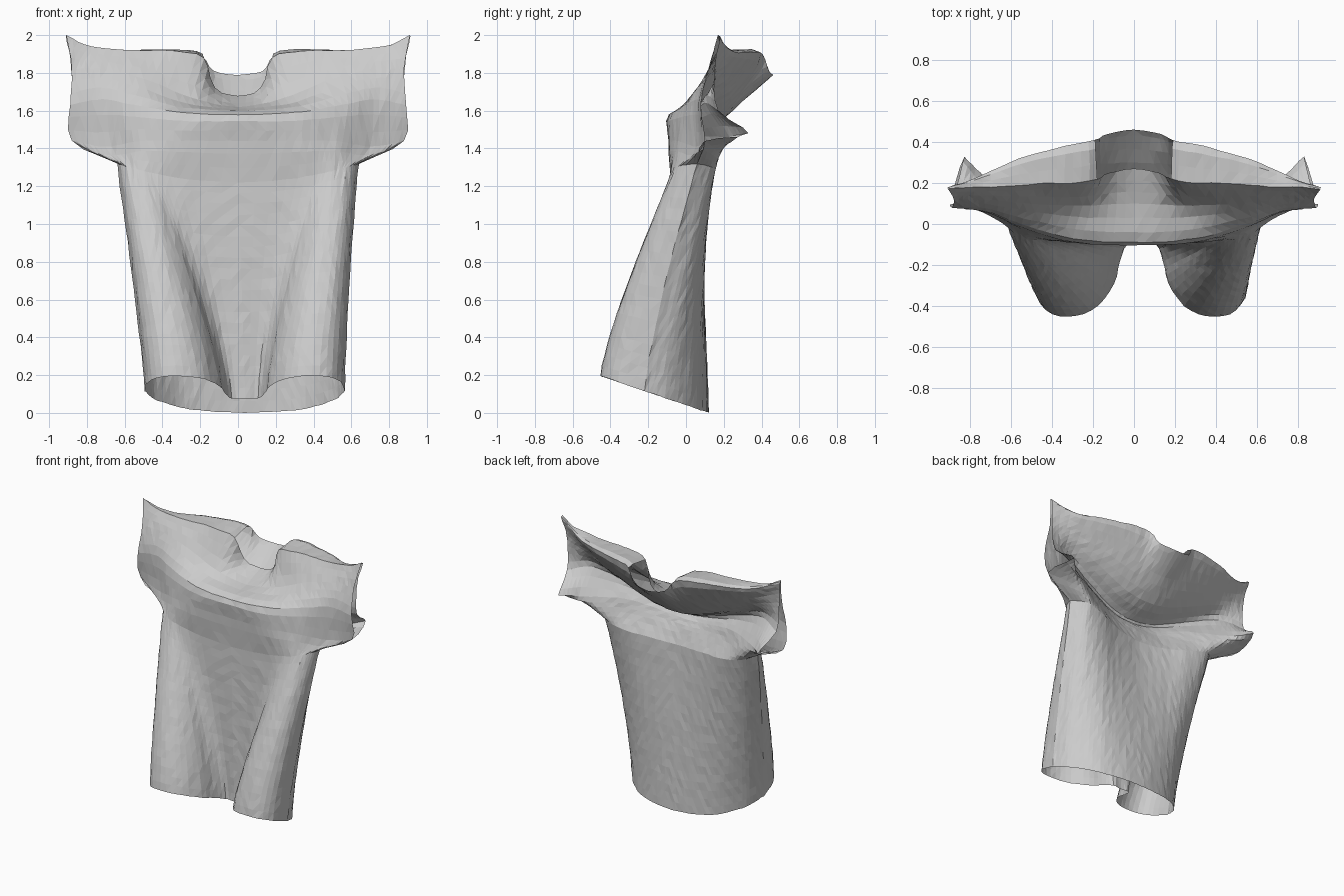
import bpy
import bmesh
import random
from mathutils import Vector

cube = bpy.data.objects.get("Cube")
if cube:
    bpy.data.objects.remove(cube)

random.seed(4)
COLUMNS = 24      # columns from the middle of the shirt to its side seam
SKIRT_ROWS = 20   # rows from hem to chest
HEM_WIDTH, CHEST_WIDTH, CHEST_HEIGHT = 0.53, 0.64, 1.22


def spline(points, before, after, t):
    """Smooth curve through the points, t from 0 to 1."""
    pts = [before] + points + [after]
    f = t * (len(points) - 1)
    i = min(int(f), len(points) - 2)
    f -= i
    a, b, c, d = pts[i:i + 4]
    return 0.5 * (2 * b + (c - a) * f + (2 * a - 5 * b + 4 * c - d) * f * f
                  + (3 * b - a - 3 * c + d) * f ** 3)


def resample_row(points):
    """Even columns along a half row, running from the middle to the side."""
    pts = [Vector(p) for p in points]
    mirrored = Vector((-pts[1].x, pts[1].y, pts[1].z))
    beyond = 2 * pts[-1] - pts[-2]
    return [spline(pts, mirrored, beyond, c / COLUMNS) for c in range(COLUMNS + 1)]


def hem_row(profile):
    return resample_row([(x * HEM_WIDTH, y, 0.042 - 0.34 * y) for x, y in profile])


def chest_row(profile):
    """The chest line rises toward the armpits."""
    return resample_row([(x * CHEST_WIDTH, y, CHEST_HEIGHT + 0.1 * x * x) for x, y in profile])


def loft(hem, chest, upper, steps):
    """Straight cloth from hem to chest, then smooth cloth through the upper rows."""
    rows = []
    for r in range(SKIRT_ROWS):
        t = r / SKIRT_ROWS
        row = []
        for a, b in zip(hem, chest):
            p = a.lerp(b, t ** 1.25)
            p.z = a.z + (b.z - a.z) * t
            row.append(p)
        rows.append(row)
    stack = [chest] + [resample_row(row) for row in upper]
    count = steps * (len(stack) - 1)
    for r in range(count + 1):
        row = []
        for c in range(COLUMNS + 1):
            pts = [line[c] for line in stack]
            row.append(spline(pts, 2 * pts[0] - pts[1], 2 * pts[-1] - pts[-2], r / count))
        rows.append(row)
    return rows


def add_sheet(bm, rows, flip, neck_rows=0):
    """Both halves of a sheet; the top rows can be left open at the neck."""
    for side in (-1, 1):
        grid = []
        for row in rows:
            grid.append([bm.verts.new((side * p.x + 0.04 * max(0, 1 - p.z / CHEST_HEIGHT),
                                       p.y, p.z)) for p in row])
        for r in range(len(rows) - 1):
            for c in range(COLUMNS):
                if r >= len(rows) - 1 - neck_rows and c < COLUMNS // 4:
                    continue
                quad = [grid[r][c], grid[r][c + 1], grid[r + 1][c + 1], grid[r + 1][c]]
                if (side < 0) != flip:
                    quad.reverse()
                bm.faces.new(quad)


# Front: two deep folds at the hem that fade out toward a soft cowl
front_hem = hem_row([(0, -.1), (.13, -.1), (.2, -.18), (.25, -.29), (.4, -.4),
                     (.6, -.45), (.82, -.44), (.96, -.36), (1, -.22)])
front_chest = chest_row([(0, -.08), (.4, -.08), (.62, -.08), (.72, -.08), (.8, -.075),
                         (.86, -.06), (.92, -.04), (.97, 0), (1, .06)])
shoulder = [(0, .27, 1.68), (.12, .25, 1.72), (.18, .22, 1.88), (.3, .2, 1.91), (.42, .2, 1.92),
            (.56, .19, 1.92), (.7, .18, 1.93), (.81, .18, 1.95), (.91, .17, 2)]
sleeve_corner = (.88, .1, 1.44)
front_upper = [
    [(0, -.09, 1.44), (.3, -.09, 1.44), (.52, -.04, 1.44), (.7, .05, 1.41), sleeve_corner],
    [(0, -.09, 1.58), (.3, -.07, 1.59), (.55, 0, 1.63), (.72, .06, 1.66), (.89, .08, 1.63)],
    [(0, .1, 1.62), (.25, .09, 1.67), (.5, .1, 1.77), (.73, .12, 1.82), (.88, .12, 1.82)],
    shoulder]

# Back: a sagging valley that rises to both shoulders, under an overhanging neckline
back_hem = hem_row([(0, .12), (.35, .1), (.65, .04), (.9, -.09), (1, -.22)])
back_chest = chest_row([(0, .06), (.35, .09), (.62, .14), (.86, .15), (1, .06)])
back_upper = [
    [(0, .02, 1.33), (.2, .03, 1.34), (.43, .1, 1.37), (.63, .18, 1.37), sleeve_corner],
    [(0, -.01, 1.39), (.2, 0, 1.41), (.45, .08, 1.46), (.7, .21, 1.46), (.83, .33, 1.48)],
    [(0, -.03, 1.44), (.2, -.02, 1.47), (.45, .03, 1.56), (.7, .1, 1.64), (.87, .17, 1.6)],
    [(0, .14, 1.51), (.2, .14, 1.54), (.45, .15, 1.64), (.7, .15, 1.74), (.88, .15, 1.77)],
    [(0, .3, 1.65), (.2, .29, 1.69), (.45, .26, 1.76), (.7, .2, 1.82), (.89, .16, 1.89)],
    [(0, .46, 1.79), (.13, .44, 1.81), (.19, .41, 1.89), (.3, .39, 1.91), (.42, .36, 1.91),
     (.56, .32, 1.91), (.7, .26, 1.91), (.81, .21, 1.94), (.91, .18, 1.98)],
    shoulder]

bm = bmesh.new()
add_sheet(bm, loft(front_hem, front_chest, front_upper, 3), False)
add_sheet(bm, loft(back_hem, back_chest, back_upper, 3), True, neck_rows=3)
bmesh.ops.remove_doubles(bm, verts=bm.verts, dist=0.002)

# Slight unevenness of the cloth
for v in bm.verts:
    v.co += Vector([random.uniform(-1, 1) for _ in range(3)]) * 0.002
    v.co.z = max(v.co.z, 0)
bmesh.ops.triangulate(bm, faces=bm.faces)

mesh = bpy.data.meshes.new("shirt")
bm.to_mesh(mesh)
bm.free()

cloth = bpy.data.materials.new("grey cloth")
cloth.use_nodes = True
grey = (0.6, 0.6, 0.6, 1)
cloth.diffuse_color = grey
cloth.node_tree.nodes["Principled BSDF"].inputs["Base Color"].default_value = grey
mesh.materials.append(cloth)

shirt = bpy.data.objects.new("shirt", mesh)
bpy.context.collection.objects.link(shirt)
